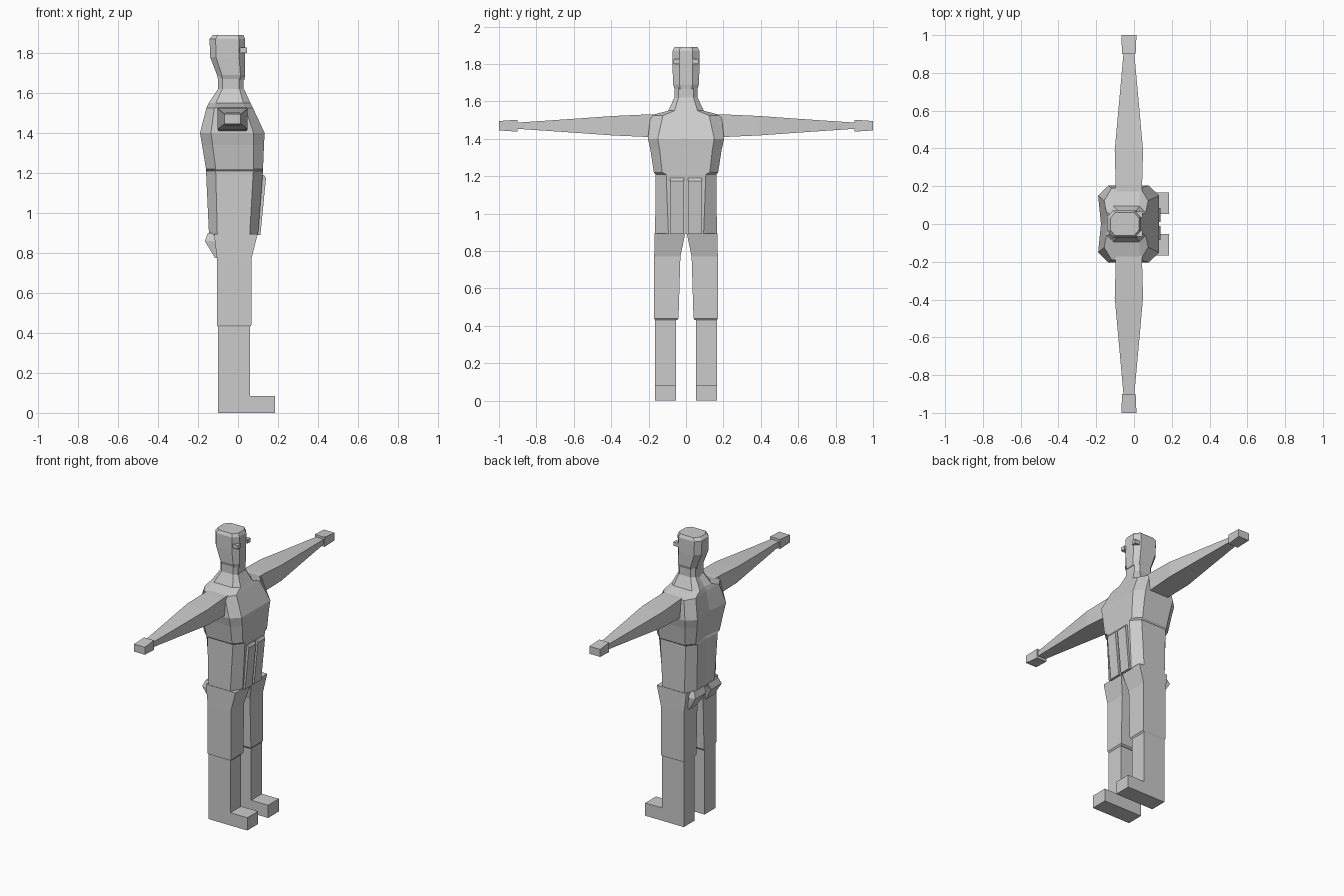
import bpy
import bmesh

cube = bpy.data.objects.get("Cube")
if cube:
    bpy.data.objects.remove(cube, do_unlink=True)

grey = bpy.data.materials.new("plain grey")
grey.use_nodes = True
tone = (0.6, 0.6, 0.6, 1)
grey.diffuse_color = tone
grey.node_tree.nodes["Principled BSDF"].inputs["Base Color"].default_value = tone


def loft(name, rings, mirrored=False):
    """Skin equal rings into a closed flat-shaded solid, optionally mirrored in y."""
    bm = bmesh.new()
    loops = [[bm.verts.new(point) for point in ring] for ring in rings]
    for lower, upper in zip(loops, loops[1:]):
        for i in range(len(lower)):
            bm.faces.new((lower[i - 1], lower[i], upper[i], upper[i - 1]))
    bm.faces.new(loops[0])
    bm.faces.new(loops[-1])
    bmesh.ops.recalc_face_normals(bm, faces=bm.faces)
    mesh = bpy.data.meshes.new(name)
    bm.to_mesh(mesh)
    bm.free()
    mesh.materials.append(grey)
    part = bpy.data.objects.new(name, mesh)
    bpy.context.collection.objects.link(part)
    if mirrored:
        mirror = part.modifiers.new("other side", "MIRROR")
        mirror.use_axis = (False, True, False)
        mirror.use_mirror_merge = False
    return part


def chamfered(z, back, front, width, flat=0.65, groove=0.0):
    """Section with chamfered corners and an optional groove down the spine."""
    inset = (front - back) * 0.17
    half = [(front, width * flat), (front - inset, width),
            (back + inset, width), (back, width * flat)]
    left = [(x, y, z) for x, y in half]
    right = [(x, -y, z) for x, y in reversed(half)]
    return left + [(back + groove, 0, z)] + right


def level(z, depth, width):
    """Horizontal rectangle from a depth range and a width range."""
    (back, front), (inner, outer) = depth, width
    return [(back, inner, z), (front, inner, z), (front, outer, z), (back, outer, z)]


def upright(y, depth, height, x=-0.027, z=1.47):
    """Rectangle across the arm, centred on the arm's axis."""
    return [(x - depth, y, z - height), (x + depth, y, z - height),
            (x + depth, y, z + height), (x - depth, y, z + height)]


def box(name, depth, width, bottom, top):
    return loft(name, [level(z, depth, width) for z in (bottom, top)], mirrored=True)


# Jacket, stepping out under the chest and narrowing over the shoulders
waist = [chamfered(0.89, -0.145, 0.10, 0.165, flat=0.57),
         chamfered(1.21, -0.16, 0.125, 0.163, groove=0.01)]
chest = [chamfered(*section, flat=0.74, groove=0.015) for section in (
    (1.22, -0.16, 0.125, 0.172),
    (1.34, -0.18, 0.13, 0.19),
    (1.4, -0.19, 0.133, 0.204))]
shoulders = [chamfered(*section, groove=0.01) for section in (
    (1.525, -0.158, 0.075, 0.19),
    (1.55, -0.146, 0.062, 0.095),
    (1.62, -0.1, 0.03, 0.062))]
loft("jacket", waist + chest + shoulders)

# Neck and head
loft("neck", [chamfered(z, -0.1, 0.028, 0.062) for z in (1.6, 1.69)])
loft("head", [chamfered(*section, flat=0.5) for section in (
    (1.665, -0.1, 0.032, 0.06),
    (1.69, -0.105, 0.036, 0.069),
    (1.78, -0.14, 0.035, 0.072),
    (1.87, -0.142, 0.036, 0.072),
    (1.89, -0.125, 0.026, 0.062))])
box("eyes", (0, 0.046), (0.035, 0.066), 1.8, 1.826)

# Arms held straight out to the sides
loft("sleeves", [upright(*section) for section in (
    (0.15, 0.07, 0.06),
    (0.21, 0.07, 0.06),
    (0.39, 0.075, 0.052),
    (0.6, 0.056, 0.037),
    (0.91, 0.028, 0.016))], mirrored=True)
loft("hands", [upright(0.9, 0.036, 0.032), upright(1, 0.04, 0.025)], mirrored=True)

# Trouser legs, closing towards each other under the jacket
straight = (-0.105, 0.067)
loft("trouser_legs", [
    level(0.43, (-0.1, 0.06), (0.048, 0.165)),
    level(0.44, straight, (0.04, 0.17)),
    level(0.77, straight, (0.03, 0.17)),
    level(0.895, (-0.12, 0.098), (0.004, 0.168))], mirrored=True)

# Boots
sole = (0.053, 0.166)
box("boot_shafts", (-0.1, 0.06), sole, 0, 0.435)
box("boot_toes", (0.05, 0.185), sole, 0, 0.085)

# Flared flaps below the back of the jacket
loft("rear_flaps", [
    level(0.775, (-0.115, -0.09), (0.05, 0.13)),
    level(0.86, (-0.166, -0.1), (0.03, 0.14)),
    level(0.9, (-0.15, -0.1), (0.015, 0.125))], mirrored=True)

# Raised panels down the front of the jacket
panel = (0.01, 0.085)
loft("front_panels", [
    level(0.89, (0.09, 0.112), panel),
    level(1.175, (0.11, 0.14), panel),
    level(1.19, (0.11, 0.13), panel)], mirrored=True)
